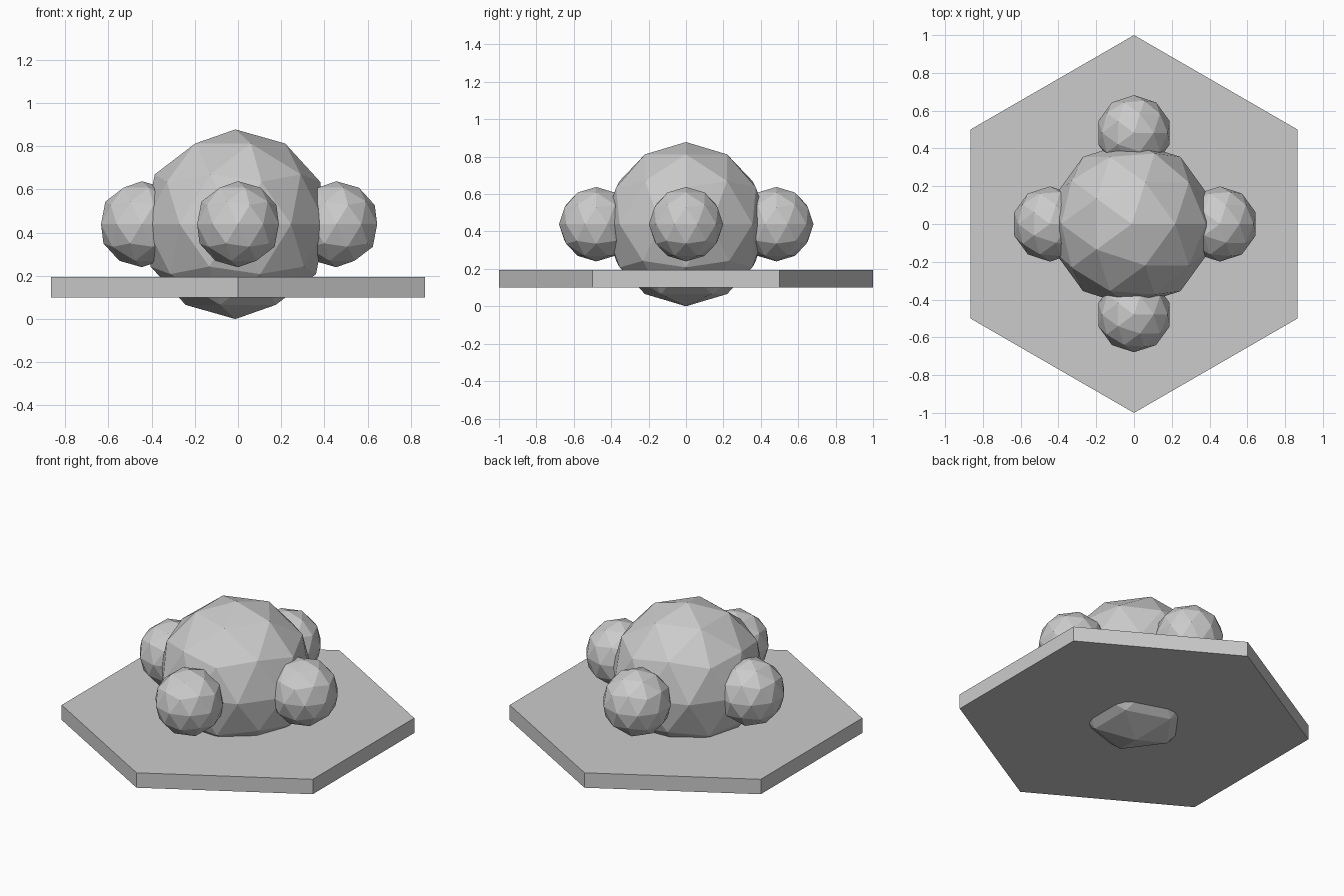
import bpy
from math import radians

if "Cube" in bpy.data.objects:
    bpy.data.objects.remove(bpy.data.objects["Cube"])

MID_Z = 0.439   # shared height of the large and small balls


def ball(name, x, y, radius):
    """Flat-faced low-poly ball at the shared height."""
    bpy.ops.mesh.primitive_ico_sphere_add(subdivisions=2, radius=radius,
                                          location=(x, y, MID_Z))
    bpy.context.object.name = name


# Six-sided base plate with corners on the y axis
bpy.ops.mesh.primitive_cylinder_add(vertices=6, radius=1.0, depth=0.093,
                                    location=(0, 0, 0.147))
plate = bpy.context.object
plate.name = "hexagon_plate"

# Large central ball, poking through the plate
ball("central_ball", -0.012, 0, MID_Z)

# Four small balls around the centre
for side, x, y in (("right", 0.455, 0), ("left", -0.445, 0),
                   ("back", 0, 0.483), ("front", 0, -0.48)):
    ball(side + "_ball", x, y, 0.199)
